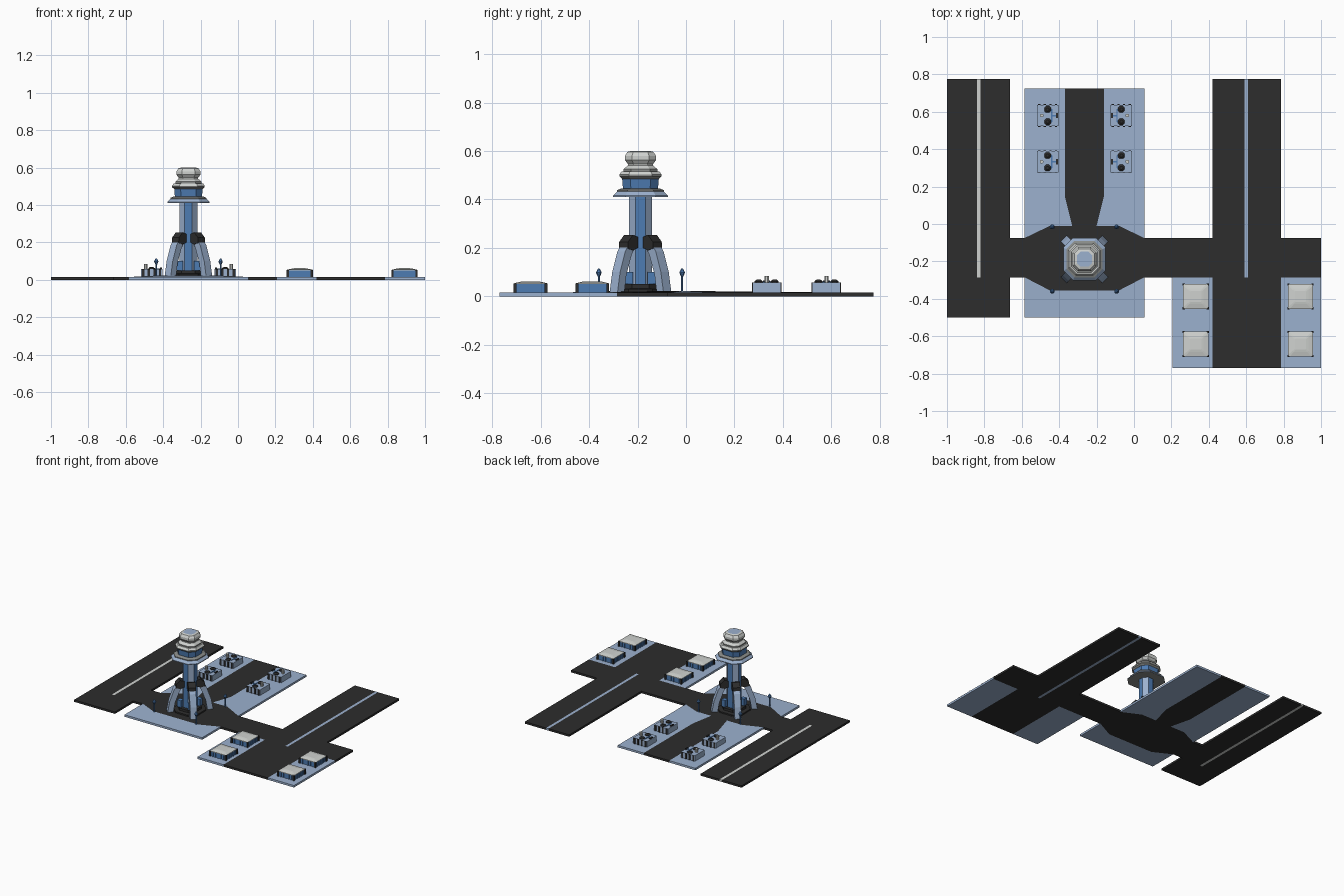
import bpy, bmesh, math
from mathutils import Vector

if "Cube" in bpy.data.objects:
    bpy.data.objects.remove(bpy.data.objects["Cube"])


def material(name, r, g, b):
    m = bpy.data.materials.new(name)
    m.diffuse_color = (r, g, b, 1)
    m.use_nodes = True
    m.node_tree.nodes["Principled BSDF"].inputs["Base Color"].default_value = m.diffuse_color
    return m


LIGHT = material("light_blue", 0.33, 0.44, 0.62)
BLUE = material("mid_blue", 0.075, 0.2, 0.45)
DARK = material("asphalt_dark", 0.026, 0.026, 0.026)
WHITE = material("off_white", 0.62, 0.64, 0.62)
GREY = material("warm_grey", 0.25, 0.26, 0.25)

CX, CY = -0.265, -0.188      # tower centre
G = 0.015                    # ground thickness


def loft(name, rings, mats, rule=None):
    """Skin a stack of equal-length rings of 3D points and cap both ends."""
    bm = bmesh.new()
    vs = [[bm.verts.new(p) for p in ring] for ring in rings]
    n = len(rings[0])
    for a, b in zip(vs, vs[1:]):
        for i in range(n):
            bm.faces.new((a[i], a[(i + 1) % n], b[(i + 1) % n], b[i]))
    bm.faces.new(vs[0][::-1])
    bm.faces.new(vs[-1])
    bmesh.ops.recalc_face_normals(bm, faces=bm.faces)
    bm.normal_update()
    if rule:
        for f in bm.faces:
            f.material_index = rule(f.normal, f.calc_center_median())
    me = bpy.data.meshes.new(name)
    bm.to_mesh(me)
    bm.free()
    for m in mats:
        me.materials.append(m)
    ob = bpy.data.objects.new(name, me)
    bpy.context.collection.objects.link(ob)
    return ob


def slab(name, pts, mat):
    """Ground piece, slightly raised around the tower foot."""
    def top(x, y):
        return 0.022 if abs(x - CX) < 0.2 and -0.36 < y < 0.01 else G
    return loft(name, [[(x, y, 0) for x, y in pts],
                       [(x, y, top(x, y)) for x, y in pts]], [mat])


def rect(x0, x1, y0, y1):
    return [(x0, y0), (x1, y0), (x1, y1), (x0, y1)]


def box(name, x, y, z0, z1, hx, hy, mat):
    pts = rect(x - hx, x + hx, y - hy, y + hy)
    return loft(name, [[(*p, z) for p in pts] for z in (z0, z1)], [mat])


def oct_ring(x, y, h, z, k=0.5):
    """Square of half width h with cut corners; k is the flat share."""
    f = h * k
    return [(x + a, y + b, z) for a, b in
            ((h, -f), (h, f), (f, h), (-f, h), (-h, f), (-h, -f), (-f, -h), (f, -h))]


def turret(name, x, y, prof, mats, rule=None, k=0.5):
    return loft(name, [oct_ring(x, y, h, z, k) for h, z in prof], mats, rule)


def mirror_x(pts):
    return [(2 * CX - x, y) for x, y in pts]


# Runways and their centre stripes
for nm, x0, x1, s0, s1, yb, mat in (("left", -1, -0.664, -0.84, -0.82, -0.5, WHITE),
                                    ("right", 0.42, 0.785, 0.59, 0.61, -0.77, LIGHT)):
    ys, yt = -0.285, 0.775
    slab(nm + "_runway_west", rect(x0, s0, ys, yt), DARK)
    slab(nm + "_runway_east", rect(s1, x1, ys, yt), DARK)
    slab(nm + "_runway_stripe", rect(s0, s1, ys, yt), mat)
    slab(nm + "_runway_end", rect(x0, x1, yb, ys), DARK)

# Cross taxiway and tower apron
slab("taxiway_west", rect(-0.664, -0.585, -0.285, -0.075), DARK)
slab("taxiway_middle", rect(0.055, 0.42, -0.285, -0.075), DARK)
slab("taxiway_east", rect(0.785, 1, -0.285, -0.075), DARK)
half = [(-0.45, -0.01), (-0.585, -0.075), (-0.585, -0.285), (-0.45, -0.355)]
slab("tower_apron", half + mirror_x(half)[::-1], DARK)
road = [(-0.37, 0.725), (-0.37, 0.15), (-0.33, -0.01)]
slab("apron_road", road + mirror_x(road)[::-1], DARK)

# Light blue pads
side = road + [(-0.45, -0.01), (-0.585, -0.075), (-0.585, 0.725)]
slab("terminal_pad_west", side, LIGHT)
slab("terminal_pad_east", mirror_x(side)[::-1], LIGHT)
front = [(-0.45, -0.355), (-0.585, -0.285), (-0.585, -0.5)]
slab("terminal_pad_front", front + mirror_x(front)[::-1], LIGHT)
slab("hangar_pad_west", rect(0.205, 0.42, -0.77, -0.285), LIGHT)
slab("hangar_pad_east", rect(0.785, 1, -0.77, -0.285), LIGHT)

# Tower shaft: blue on the square sides, light blue on the cut corners
turret("tower_shaft", CX, CY, [(0.048, 0.02), (0.048, 0.42)], [LIGHT, BLUE],
       lambda n, c: int(max(abs(n.x), abs(n.y)) > 0.95), k=0.42)
turret("tower_base", CX, CY, [(0.1, 0.015), (0.1, 0.03), (0.072, 0.033), (0.072, 0.05)], [DARK])

# Tower head, bottom to top
turret("gallery_ring", CX, CY, [(0.113, 0.411), (0.113, 0.416), (0.097, 0.432)],
       [LIGHT, GREY], lambda n, c: int(n.z < -0.5), k=0.55)
turret("gallery_step", CX, CY, [(0.097, 0.43), (0.097, 0.438), (0.08, 0.445)], [GREY], k=0.55)
turret("cabin_windows", CX, CY, [(0.072, 0.44), (0.076, 0.488)], [BLUE], k=0.55)
turret("cabin_roof", CX, CY, [(0.076, 0.485), (0.087, 0.495), (0.087, 0.503), (0.078, 0.516)],
       [WHITE, GREY], lambda n, c: int(n.z < 0.3), k=0.55)
turret("dome_neck", CX, CY, [(0.07, 0.512), (0.07, 0.525), (0.052, 0.54), (0.052, 0.548)],
       [WHITE, GREY], lambda n, c: int(c.z < 0.53 and n.z < 0.3), k=0.55)
turret("dome", CX, CY, [(0.052, 0.546), (0.064, 0.562), (0.064, 0.58), (0.054, 0.596), (0.04, 0.6)],
       [WHITE, LIGHT], lambda n, c: int(n.z > 0.99), k=0.55)


def fin(name, profile, ang, hw, mat):
    """Extrude an (r, z) profile to width 2*hw, turned about the tower axis."""
    d = Vector((math.cos(ang), math.sin(ang), 0))
    s = Vector((-d.y, d.x, 0)) * hw
    o = Vector((CX, CY, 0))
    return loft(name, [[o + d * r + s * q + Vector((0, 0, z)) for r, z in profile]
                       for q in (-1, 1)], [mat])


# Diagonal legs with dark collars, and blue booths between them
leg = [(0.157, 0.018), (0.142, 0.10), (0.112, 0.185), (0.085, 0.22),
       (0.045, 0.22), (0.075, 0.17), (0.105, 0.09), (0.117, 0.018)]
collar = [(0.1, 0.198), (0.098, 0.225), (0.07, 0.253), (0.04, 0.245), (0.04, 0.2), (0.07, 0.19)]
for i in range(4):
    a = math.radians(45 + 90 * i)
    fin("tower_leg", leg, a, 0.023, LIGHT)
    fin("leg_collar", collar, a, 0.026, DARK)
    sx, sy = (1 if math.cos(a) > 0 else -1), (1 if math.sin(a) > 0 else -1)
    box("base_booth", CX + sx * 0.046, CY + sy * 0.046, 0.05, 0.1, 0.016, 0.016, BLUE)
    # Lamp posts at the apron corners
    lx, ly = CX + sx * 0.172, CY + sy * 0.172
    turret("lamp_post", lx, ly, [(0.004, 0.015), (0.004, 0.09)], [BLUE])
    turret("lamp_head", lx, ly, [(0.003, 0.078), (0.012, 0.098), (0.003, 0.115)], [BLUE])

# Hangars
for x in (0.33, 0.89):
    for y in (-0.387, -0.642):
        box("hangar_body", x, y, G, 0.052, 0.063, 0.063, BLUE)
        turret("hangar_roof", x, y, [(0.067, 0.05), (0.067, 0.054), (0.042, 0.06), (0.03, 0.062)],
               [WHITE], k=0.86)
        for sx in (-1, 1):
            for sy in (-1, 1):
                box("hangar_post", x + sx * 0.064, y + sy * 0.064, G, 0.053, 0.006, 0.006, DARK)
            for j in range(-2, 3):
                box("hangar_rib", x + sx * 0.064, y + j * 0.022, G, 0.05, 0.003, 0.004, BLUE)
                box("hangar_rib", x + j * 0.022, y + sx * 0.064, G, 0.05, 0.004, 0.003, BLUE)

# Utility buildings, mirrored across the apron road
for s in (-1, 1):
    x = CX + s * 0.197
    for y in (0.333, 0.58):
        box("utility_body", x, y, G, 0.057, 0.057, 0.057, LIGHT)
        for q in (-1, 1):
            turret("utility_drum", x, y + q * 0.033,
                   [(0.017, 0.056), (0.017, 0.062), (0.008, 0.069)], [DARK])
            box("pipe_branch", x - s * 0.022, y + q * 0.017, 0.056, 0.061, 0.003, 0.017, BLUE)
            box("pipe_outlet", x - s * 0.012, y + q * 0.033, 0.056, 0.06, 0.012, 0.003, BLUE)
            for j in (-0.045, -0.015, 0.015, 0.045):
                box("utility_slat", x + j, y + q * 0.058, G, 0.057, 0.006, 0.003, DARK)
        box("pipe_main", x - s * 0.036, y, 0.056, 0.061, 0.016, 0.004, BLUE)
        box("pipe_valve", x - s * 0.05, y, 0.056, 0.065, 0.005, 0.014, DARK)
        turret("utility_vent", x + s * 0.032, y, [(0.009, 0.056), (0.009, 0.084)], [WHITE])
